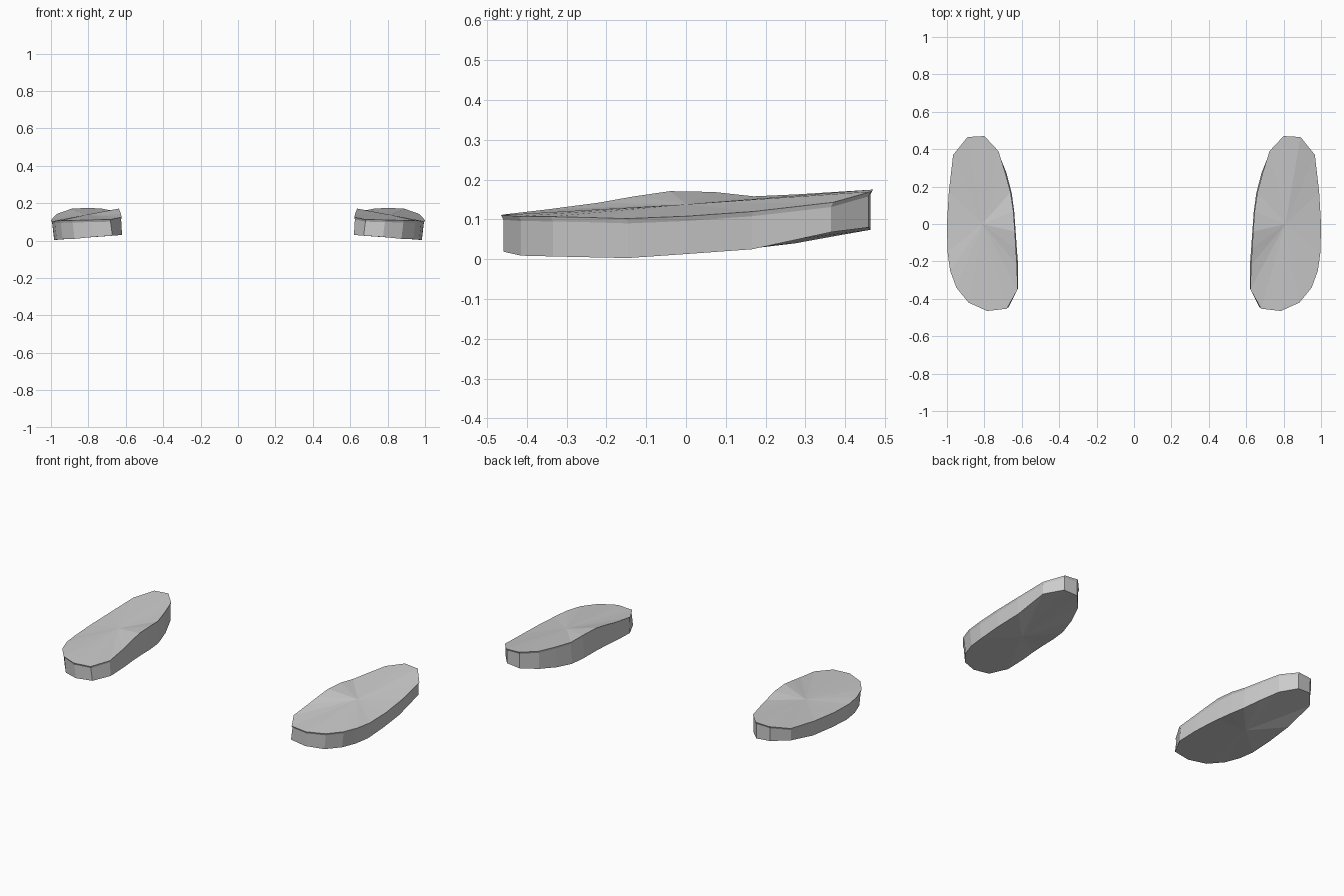
import bpy
import bmesh
from mathutils import Vector

# Remove the default cube
default_cube = bpy.data.objects.get("Cube")
if default_cube:
    bpy.data.objects.remove(default_cube, do_unlink=True)

# Plain grey rubber
rubber = bpy.data.materials.new("grey rubber")
rubber.use_nodes = True
colour = (0.6, 0.6, 0.6, 1)
rubber.diffuse_color = colour
rubber.node_tree.nodes["Principled BSDF"].inputs["Base Color"].default_value = colour

# Sole outline, counter-clockwise from the heel: x, y, upper rim z, lower rim z
OUTLINE = [
    (.89, .465, .17, .08), (.80, .47, .175, .074), (.725, .39, .17, .06),
    (.69, .28, .163, .04), (.66, .17, .158, .027), (.645, .07, .169, .03),
    (.637, -.04, .171, .035), (.632, -.13, .158, .036), (.626, -.22, .142, .034),
    (.622, -.35, .125, .03), (.68, -.453, .113, .026), (.785, -.465, .111, .019),
    (.885, -.42, .108, .009), (.95, -.34, .107, .007), (.983, -.25, .105, .005),
    (.997, -.15, .102, .003), (1.0, 0, .108, .013), (.99, .17, .12, .025),
    (.967, .37, .143, .068),
]
CENTRE = Vector((.81, 0, .138))


def inward(x, y, amount):
    """Move an outline point a little towards the middle of the sole."""
    step = (Vector((CENTRE.x, CENTRE.y)) - Vector((x, y))).normalized() * amount
    return x + step.x, y + step.y


def build_sole(name, side):
    bm = bmesh.new()
    rim, under_rim, base = [], [], []
    for x, y, top, bottom in OUTLINE:
        rim.append(bm.verts.new((side * x, y, top)))
        # Thin overhanging lip below the upper rim
        lx, ly = inward(x, y, .006)
        under_rim.append(bm.verts.new((side * lx, ly, top - .012)))
        # The wall leans slightly towards the inner side of the foot
        bx, by = inward(x, y, .006)
        lean = .010 if y < .3 else 0
        bx = max(bx - lean, .62)
        base.append(bm.verts.new((side * bx, by, bottom)))
    top_middle = bm.verts.new((side * CENTRE.x, CENTRE.y, CENTRE.z))
    bottom_middle = bm.verts.new((side * CENTRE.x, CENTRE.y, .016))

    # Lip, wall and the two fan-shaped caps
    for i in range(len(OUTLINE)):
        j = (i + 1) % len(OUTLINE)
        bm.faces.new((rim[i], rim[j], under_rim[j], under_rim[i]))
        bm.faces.new((under_rim[i], under_rim[j], base[j], base[i]))
        bm.faces.new((rim[j], rim[i], top_middle))
        bm.faces.new((base[i], base[j], bottom_middle))
    bmesh.ops.recalc_face_normals(bm, faces=bm.faces)

    mesh = bpy.data.meshes.new(name)
    bm.to_mesh(mesh)
    bm.free()
    mesh.materials.append(rubber)
    sole = bpy.data.objects.new(name, mesh)
    bpy.context.collection.objects.link(sole)


# Mirrored pair
build_sole("left_sole", 1)
build_sole("right_sole", -1)
